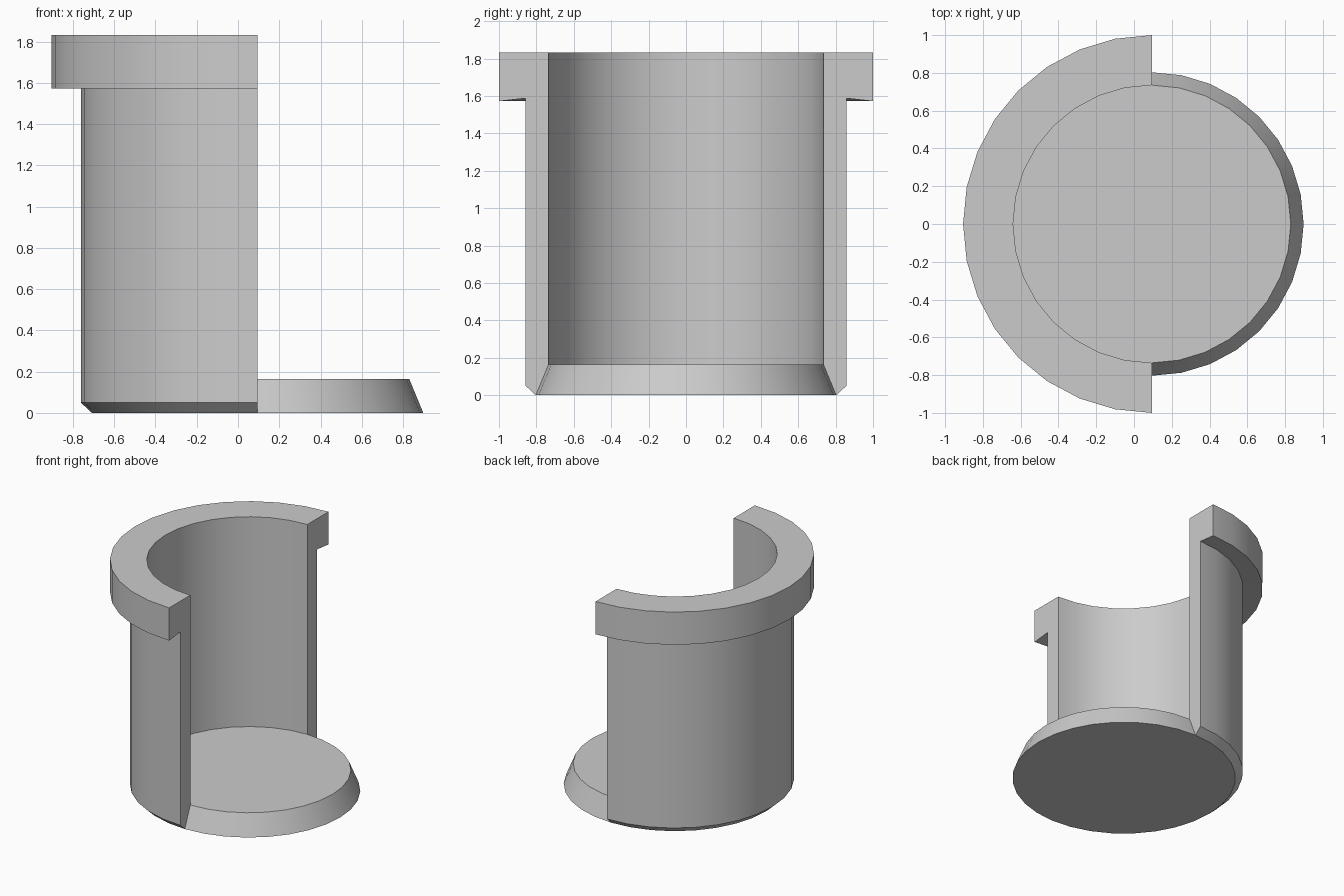
import bpy, bmesh
from math import pi, cos, sin, radians
from mathutils import Vector

if "Cube" in bpy.data.objects:
    bpy.data.objects.remove(bpy.data.objects["Cube"])

CX, CY = 0.095, 0.0        # axis of revolution
STEPS = 16                 # facets per half turn


def half_turn(bm, profile, start):
    """Revolve an (r, z) profile by 180 degrees counter-clockwise from the start angle."""
    verts = [bm.verts.new((CX + r * cos(start), CY + r * sin(start), z)) for r, z in profile]
    edges = [bm.edges.new(pair) for pair in zip(verts, verts[1:])]
    bmesh.ops.spin(bm, geom=verts + edges, cent=(CX, CY, 0), axis=(0, 0, 1),
                   angle=pi, steps=STEPS, use_duplicate=False)


bm = bmesh.new()

# Left half: floor, chamfered wall and collar with a slightly undercut underside
half_turn(bm, [(0, 0), (0.803, 0), (0.857, 0.05), (0.857, 1.588), (1.0, 1.572),
               (1.0, 1.832), (0.735, 1.832), (0.735, 0.165), (0, 0.165)], pi / 2)

# Right half: exposed tapered base plate
half_turn(bm, [(0, 0), (0.803, 0), (0.735, 0.165), (0, 0.165)], -pi / 2)

# Weld the halves and close the two flat cut faces
bmesh.ops.remove_doubles(bm, verts=bm.verts[:], dist=0.0005)
bmesh.ops.holes_fill(bm, edges=[e for e in bm.edges if e.is_boundary], sides=0)
bmesh.ops.recalc_face_normals(bm, faces=bm.faces[:])

mesh = bpy.data.meshes.new("half_open_cup")
bm.to_mesh(mesh)
bm.free()
cup = bpy.data.objects.new("half_open_cup", mesh)
bpy.context.collection.objects.link(cup)

# Smooth the round walls, keep rims and cuts sharp
bpy.context.view_layer.objects.active = cup
cup.select_set(True)
bpy.ops.object.shade_smooth_by_angle(angle=radians(20))
